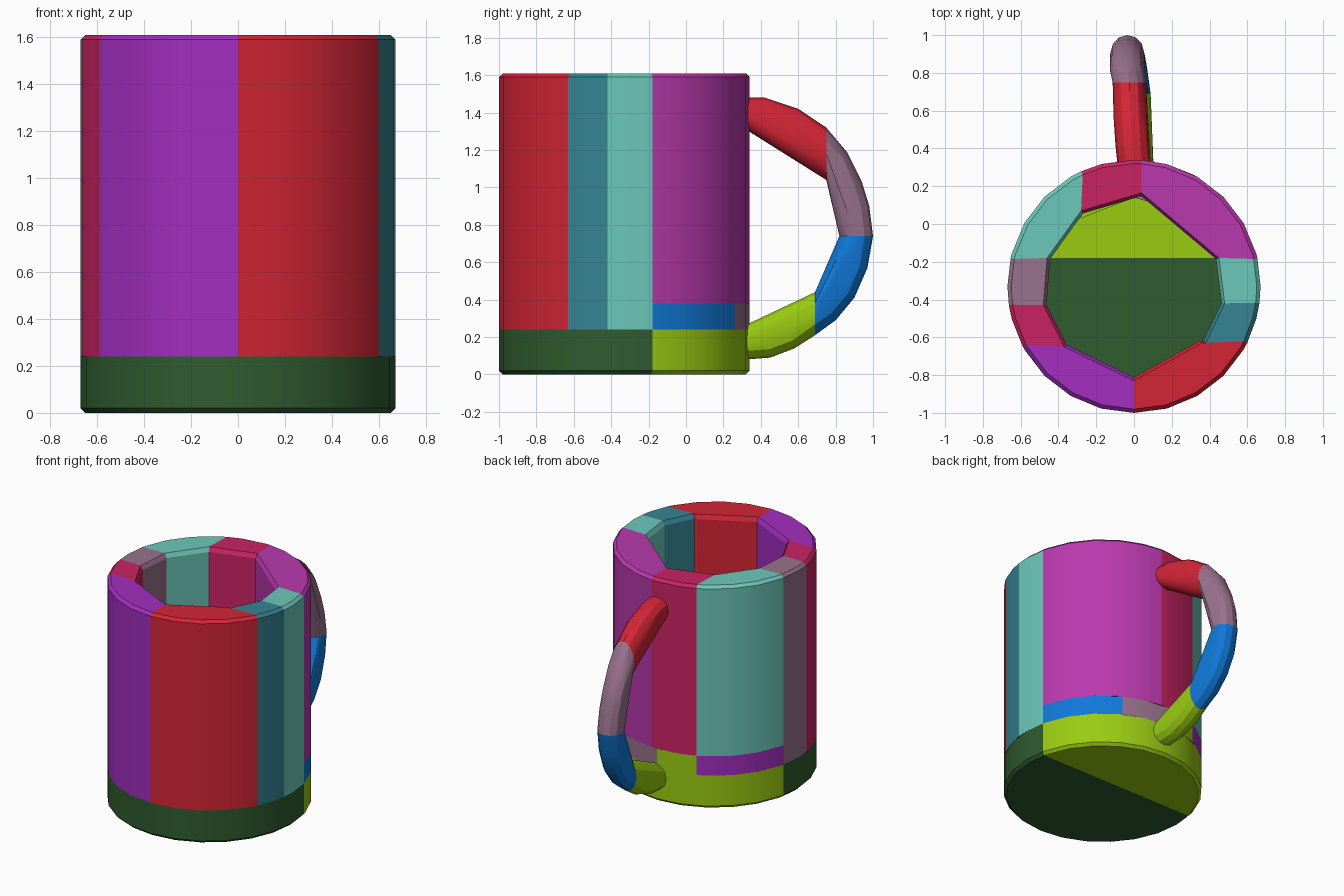
import bpy, bmesh, math
from math import sin, cos, radians

cube = bpy.data.objects.get("Cube")
if cube:
    bpy.data.objects.remove(cube, do_unlink=True)

CY, R, TOP, FLOOR, LEDGE = -0.33, 0.67, 1.61, 0.24, 0.38
BEVEL = 0.02


def linear(v):
    v /= 255
    return v / 12.92 if v <= 0.04045 else ((v + 0.055) / 1.055) ** 2.4


def material(name, rgb):
    m = bpy.data.materials.new(name)
    col = tuple(linear(v) for v in rgb) + (1.0,)
    m.diffuse_color = col
    m.use_nodes = True
    m.node_tree.nodes["Principled BSDF"].inputs["Base Color"].default_value = col
    return m


MATS = {n: material(n, c) for n, c in {
    "red": (212, 37, 54), "teal": (54, 132, 147), "aqua": (108, 200, 187),
    "magenta": (186, 57, 174), "crimson": (202, 36, 100), "mauve": (153, 114, 141),
    "purple": (163, 46, 192), "lime": (153, 203, 17), "dark green": (47, 92, 47),
    "blue": (16, 120, 216)}.items()}


def hull(name, colour, points):
    """Convex solid around the points."""
    bm = bmesh.new()
    for p in points:
        bm.verts.new(p)
    bmesh.ops.remove_doubles(bm, verts=bm.verts, dist=0.0005)
    bmesh.ops.convex_hull(bm, input=bm.verts)
    loose = [v for v in bm.verts if not v.link_faces]
    bmesh.ops.delete(bm, geom=loose, context='VERTS')
    bmesh.ops.dissolve_limit(bm, angle_limit=radians(0.5), verts=bm.verts, edges=bm.edges)
    bmesh.ops.recalc_face_normals(bm, faces=bm.faces)
    me = bpy.data.meshes.new(name)
    bm.to_mesh(me)
    bm.free()
    me.materials.append(MATS[colour])
    ob = bpy.data.objects.new(name, me)
    bpy.context.collection.objects.link(ob)
    bpy.ops.object.select_all(action='DESELECT')
    ob.select_set(True)
    bpy.context.view_layer.objects.active = ob
    bpy.ops.object.shade_smooth_by_angle(angle=radians(24))


def arc(a0, a1, r, z, step=15):
    """Points on the cup's round outside between two angles in degrees."""
    angles = [a0] + [a for a in range(-360, 361, step) if a0 + 2 < a < a1 - 2] + [a1]
    return [(r * cos(radians(a)), CY + r * sin(radians(a)), z) for a in angles]


# Base: two half discs with a bevelled foot
for name, colour, a0, a1 in [("base_front", "dark green", -192.9, 12.9),
                             ("base_back", "lime", 12.9, 167.1)]:
    hull(name, colour, arc(a0, a1, R - BEVEL, 0) + arc(a0, a1, R, BEVEL)
         + arc(a0, a1, R, FLOOR))

# Wall blocks: name, colour, outer start and end angle, two inner corners, bottom
WALLS = [
    ("wall_front_left", "red", -90, -26.6, (0, -0.83), (0.36, -0.63), FLOOR),
    ("wall_left_front", "teal", -26.6, -7.7, (0.38, -0.63), (0.48, -0.42), FLOOR),
    ("wall_left", "aqua", -7.7, 12.9, (0.48, -0.42), (0.45, -0.18), FLOOR),
    ("wall_back_left", "magenta", 12.9, 86.6, (0.45, -0.18), (0.04, 0.165), LEDGE),
    ("wall_back", "crimson", 86.6, 114.7, (0.04, 0.165), (-0.28, 0.07), LEDGE),
    ("wall_back_right", "aqua", 114.7, 167.1, (-0.28, 0.07), (-0.46, -0.18), LEDGE),
    ("wall_right", "mauve", 167.1, 188.6, (-0.46, -0.18), (-0.48, -0.43), FLOOR),
    ("wall_right_front", "crimson", 188.6, 208.5, (-0.48, -0.43), (-0.37, -0.65), FLOOR),
    ("wall_front_right", "purple", 208.5, 270, (-0.37, -0.65), (0, -0.83), FLOOR),
]
for name, colour, a0, a1, i0, i1, z0 in WALLS:
    pts = arc(a0, a1, R, z0) + arc(a0, a1, R, TOP - BEVEL) + arc(a0, a1, R - BEVEL, TOP)
    for x, y in (i0, i1):
        k = 0.965
        low = (x * k, CY + (y - CY) * k)
        pts += [(x, y, TOP), (*low, TOP - 0.03), (*low, z0)]
    hull(name, colour, pts)

# Low band between the back of the base and the wall
BAND = [
    ("band_left", "blue", 12.9, 61.7, (0.45, -0.18), (0.31, 0.05)),
    ("band_back_left", "mauve", 61.7, 90.5, (0.31, 0.05), (0, 0.14)),
    ("band_back", "lime", 90.5, 114.7, (0, 0.14), (-0.28, 0.03)),
    ("band_right", "purple", 114.7, 167.1, (-0.28, 0.04), (-0.45, -0.18)),
]
for name, colour, a0, a1, i0, i1 in BAND:
    pts = arc(a0, a1, R, FLOOR) + arc(a0, a1, R, LEDGE)
    pts += [(*p, z) for p in (i0, i1) for z in (FLOOR, LEDGE)]
    hull(name, colour, pts)


def ring(x, oy, oz, iy, iz, half=0.088, sides=12):
    """Oval slice of the handle from its outer edge to its inner edge."""
    out = []
    for i in range(sides):
        a = 2 * math.pi * i / sides
        t = 0.5 + 0.5 * cos(a)
        out.append((x + half * sin(a), iy + (oy - iy) * t, iz + (oz - iz) * t))
    return out


# Handle: slices given as x centre, outer y, z and inner y, z
HANDLE = [
    ("handle_top", "red", [
        (0, 0.32, 1.48, 0.32, 1.31), (-0.01, 0.42, 1.48, 0.41, 1.30),
        (-0.02, 0.60, 1.42, 0.53, 1.26), (-0.025, 0.75, 1.32, 0.75, 1.04)]),
    ("handle_upper", "mauve", [
        (-0.025, 0.75, 1.32, 0.75, 1.04), (-0.04, 0.86, 1.19, 0.74 + 0.03, 1.07),
        (-0.04, 0.94, 1.03, 0.78, 0.96), (-0.04, 0.98, 0.90, 0.81, 0.87),
        (-0.035, 1.0, 0.74, 0.82, 0.74)]),
    ("handle_lower", "blue", [
        (-0.035, 1.0, 0.74, 0.82, 0.74), (-0.03, 0.97, 0.57, 0.81, 0.62),
        (-0.02, 0.90, 0.41, 0.77, 0.51), (-0.01, 0.80, 0.29, 0.71, 0.44),
        (0, 0.69, 0.21, 0.69, 0.44)]),
    ("handle_bottom", "lime", [
        (0, 0.69, 0.21, 0.69, 0.44), (0.005, 0.58, 0.14, 0.53, 0.30),
        (0.01, 0.45, 0.09, 0.43, 0.27), (0.015, 0.32, 0.08, 0.32, 0.265)]),
]
for name, colour, slices in HANDLE:
    hull(name, colour, [p for s in slices for p in ring(*s)])
